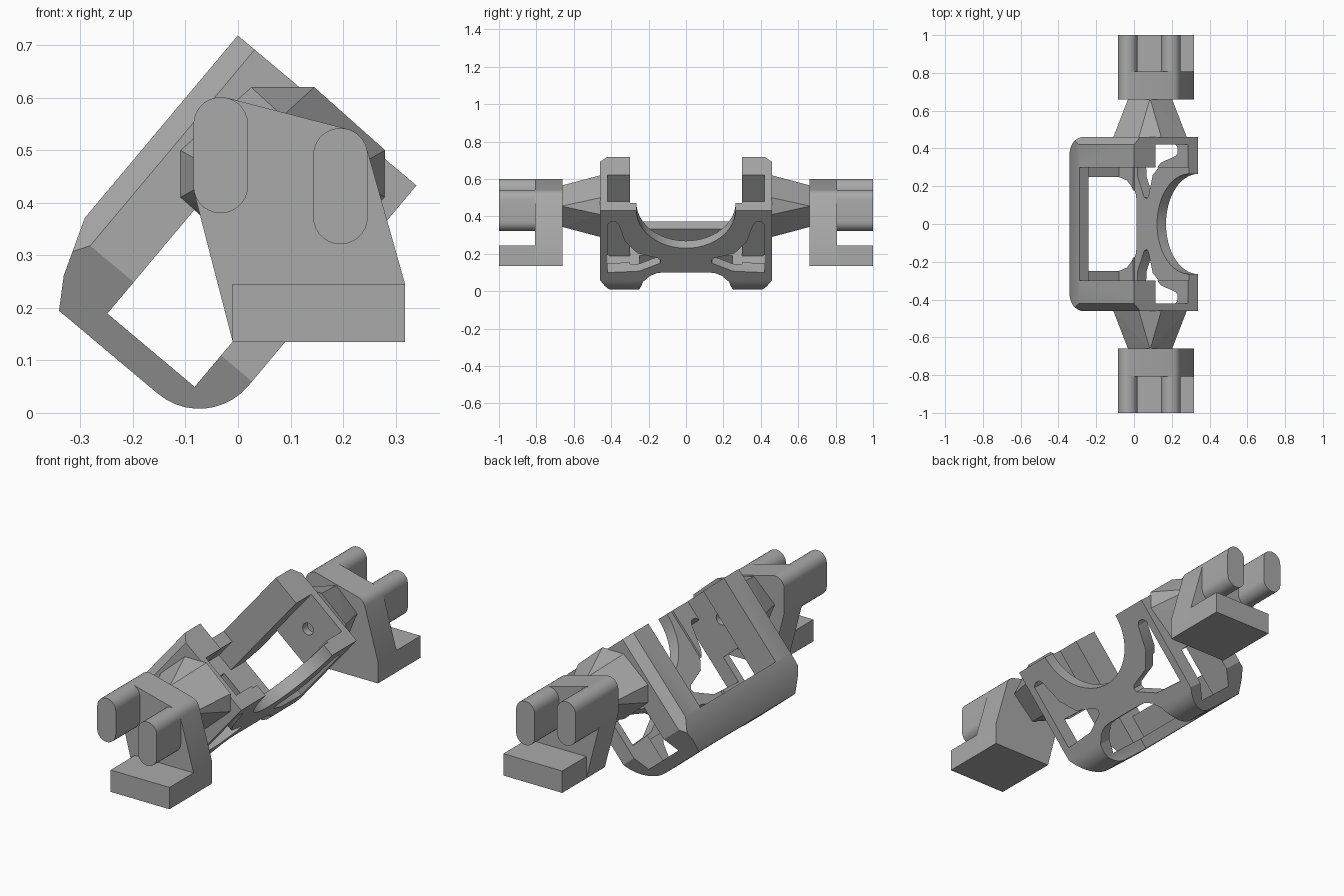
import bpy, bmesh, math
from mathutils import Matrix, Vector

cube = bpy.data.objects.get("Cube")
if cube:
    bpy.data.objects.remove(cube, do_unlink=True)

grey = bpy.data.materials.new("plain_grey")
grey.use_nodes = True
colour = (0.4, 0.4, 0.4, 1)
grey.diffuse_color = colour
grey.node_tree.nodes["Principled BSDF"].inputs["Base Color"].default_value = colour

TILT = Matrix.Rotation(math.radians(-50), 4, 'Y')


def finish(name, bm):
    bmesh.ops.recalc_face_normals(bm, faces=bm.faces)
    mesh = bpy.data.meshes.new(name)
    bm.to_mesh(mesh)
    bm.free()
    mesh.materials.append(grey)
    ob = bpy.data.objects.new(name, mesh)
    bpy.context.collection.objects.link(ob)
    return ob


def prism(name, pts, axis, lo, hi):
    """Extrude a 2D outline along the given axis; the points use the other two axes in order."""
    bm = bmesh.new()
    rings = []
    for d in (lo, hi):
        ring = []
        for p in pts:
            co = list(p)
            co.insert(axis, d)
            ring.append(bm.verts.new(co))
        rings.append(ring)
        bm.faces.new(ring)
    n = len(pts)
    for i in range(n):
        j = (i + 1) % n
        bm.faces.new((rings[0][i], rings[0][j], rings[1][j], rings[1][i]))
    return finish(name, bm)


def box(name, x, y, z):
    return prism(name, [(x[0], y[0]), (x[1], y[0]), (x[1], y[1]), (x[0], y[1])], 2, *z)


def arc(cx, cy, r, start, end, n=16):
    angles = [math.radians(start + (end - start) * i / n) for i in range(n + 1)]
    return [(cx + r * math.cos(t), cy + r * math.sin(t)) for t in angles]


def combine(ob, other, operation='DIFFERENCE'):
    mod = ob.modifiers.new("shape", 'BOOLEAN')
    mod.operation, mod.object, mod.solver = operation, other, 'EXACT'
    bpy.context.view_layer.update()
    deps = bpy.context.evaluated_depsgraph_get()
    mesh = bpy.data.meshes.new_from_object(ob.evaluated_get(deps))
    ob.modifiers.clear()
    ob.data = mesh
    bpy.data.objects.remove(other, do_unlink=True)


def smooth(ob):
    bpy.ops.object.select_all(action='DESELECT')
    ob.select_set(True)
    bpy.context.view_layer.objects.active = ob
    bpy.ops.object.shade_smooth_by_angle(angle=math.radians(25))


def mirrored(half):
    return half + [(x, -y) for x, y in reversed(half)]


# Tilted frame: the overlap of its side, plan and end outlines
side = [(0.55, 0.018), (0.065, 0.018)] + arc(0.052, 0.14, 0.122, 270, 180, 10)
side += [(-0.07, 0.386), (-0.013, 0.422), (0.097, 0.462), (0.55, 0.462)]
frame = prism("frame", side, 1, -0.5, 0.5)
plan = mirrored([(0.6, 0.46), (0.063, 0.46), (-0.075, 0.38)])
combine(frame, prism("plan", plan, 2, -0.1, 0.6), 'INTERSECT')
end = [(-0.46, 0), (0.46, 0), (0.46, 0.42), (0.42, 0.462), (-0.42, 0.462), (-0.46, 0.42)]
combine(frame, prism("end", end, 0, -0.2, 0.55), 'INTERSECT')

# Hollow interior, stepped bridge and open space between the legs
combine(frame, box("inside", (-0.015, 0.7), (-0.3, 0.3), (0.09, 0.4)))
combine(frame, box("mouth", (0.1, 0.7), (-0.3, 0.3), (0.08, 0.6)))
combine(frame, box("pocket", (0.2, 0.7), (-0.42, 0.42), (0.09, 0.312)))
combine(frame, box("side_window", (-0.015, 0.247), (-0.6, 0.6), (0.095, 0.312)))

# Openings in the base plate
combine(frame, prism("round_opening", arc(0.55, 0, 0.265, 0, 360, 64)[:-1], 2, -0.1, 0.3))
notch = mirrored([(-0.2, 0.25), (-0.02, 0.25), (0.05, 0.23), (0.09, 0.195), (0.112, 0.155), (0.117, 0.11)])
combine(frame, prism("lower_notch", notch, 2, -0.1, 0.315))
slot = [(0.115, 0.42), (0.45, 0.42), (0.467, 0.405), (0.467, 0.375), (0.45, 0.36),
        (0.33, 0.325), (0.25, 0.26), (0.215, 0.15), (0.2, 0.135), (0.18, 0.14), (0.125, 0.25)]
for s in (-1, 1):
    combine(frame, prism("slot", [(x, s * y) for x, y in slot], 2, -0.1, 0.15))
# Round hole in each cheek
combine(frame, prism("cheek_hole", arc(0.4, 0.21, 0.03, 0, 360, 24)[:-1], 1, -0.6, 0.6))
frame.data.transform(TILT)
smooth(frame)


def hull(name, points):
    bm = bmesh.new()
    for p in points:
        bm.verts.new(p)
    result = bmesh.ops.convex_hull(bm, input=bm.verts)
    loose = [v for v in bm.verts if not v.link_faces]
    bmesh.ops.delete(bm, geom=loose, context='VERTS')
    bmesh.ops.dissolve_limit(bm, angle_limit=0.001, verts=bm.verts, edges=bm.edges)
    return finish(name, bm)


def capsule(x, low, high, r=0.052):
    return arc(x, high, r, 0, 180, 14) + arc(x, low, r, 180, 360, 14)


# Arms on both ends: tapered strut, plate, two pegs and a foot block
pegs = {"inner_peg": capsule(-0.033, 0.432, 0.549), "outer_peg": capsule(0.195, 0.373, 0.49)}
foot = [(-0.01, 0.135), (0.318, 0.135), (0.318, 0.245), (-0.01, 0.245)]
outline = pegs["inner_peg"] + pegs["outer_peg"] + foot
cx, cz = 0.085, 0.455
for s, label in ((-1, "front"), (1, "back")):
    wide = [(cx + i * 0.195, cz + k * 0.045) for i in (-1, 1) for k in (-1, 1)]
    wide += [(cx + i * 0.06, cz + k * 0.165) for i in (-1, 1) for k in (-1, 1)]
    tip = [(cx - 0.115, cz), (cx + 0.115, cz), (cx, cz + 0.11), (cx, cz - 0.11)]
    hull(label + "_strut", [(x, s * 0.458, z) for x, z in wide] + [(x, s * 0.665, z) for x, z in tip])
    smooth(hull(label + "_plate", [(x, s * y, z) for x, z in outline for y in (0.66, 0.808)]))
    for peg, pts in pegs.items():
        smooth(prism(label + "_" + peg, pts, 1, s * 0.8, s * 1.0))
    prism(label + "_foot", foot, 1, s * 0.66, s * 1.0)
